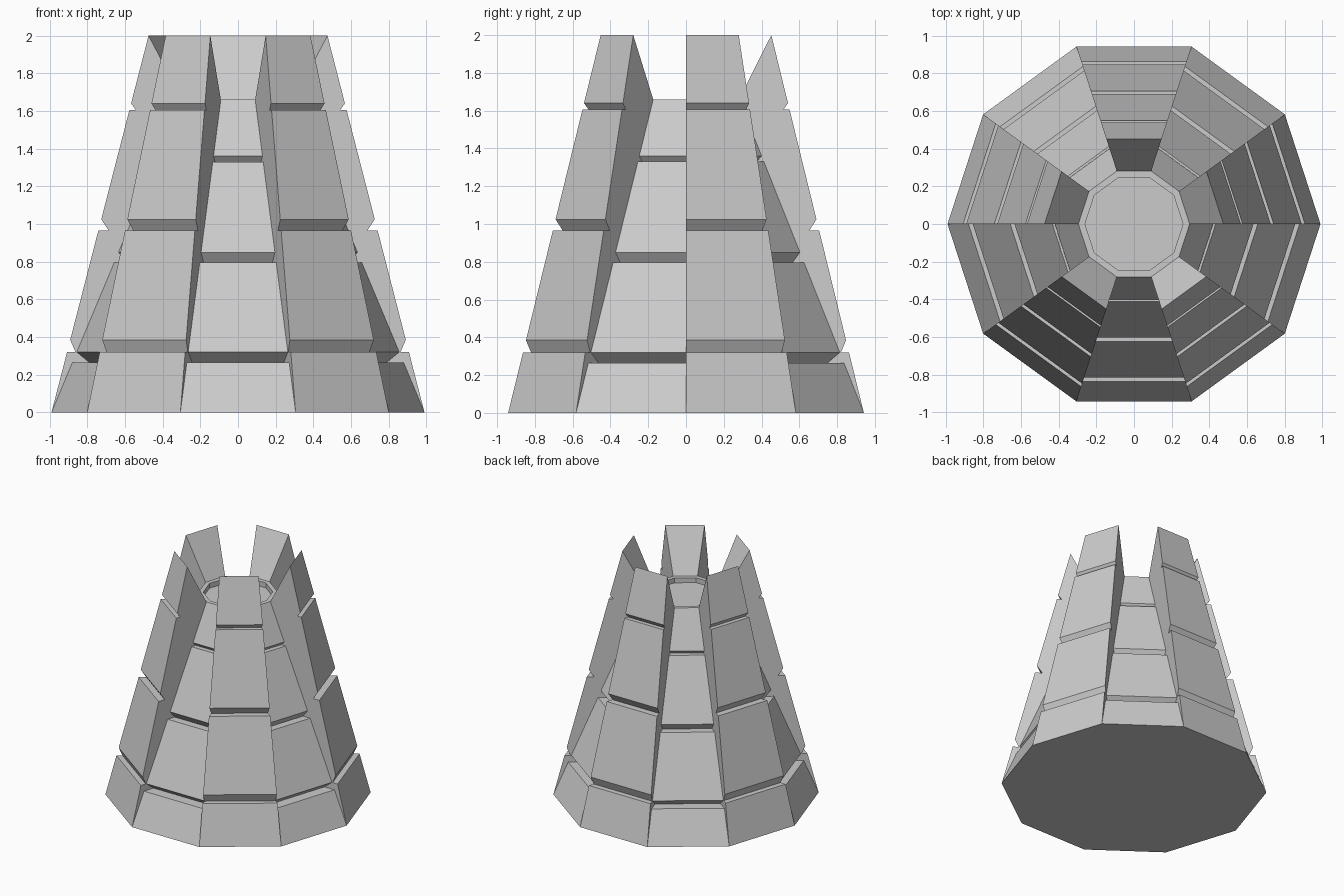
import bpy, bmesh
from math import cos, sin, pi

if "Cube" in bpy.data.objects:
    bpy.data.objects.remove(bpy.data.objects["Cube"])

SIDES = 10
STEP = 2 * pi / SIDES


def tall_r(z):
    return 0.99 - 0.2575 * z


def short_r(z):
    return 0.99 - 0.4185 * z


def stepped(radius, top, grooves):
    """Outer profile (r, z) from the base up, with undercut grooves (z0, z1, depth)."""
    pts = [(radius(0), 0)]
    for z0, z1, depth in grooves:
        pts += [(radius(z0), z0), (radius(z0) - depth, z0), (radius(z1), z1)]
    return pts + [(radius(top), top)]


def finish(bm, name):
    bmesh.ops.recalc_face_normals(bm, faces=bm.faces)
    mesh = bpy.data.meshes.new(name)
    bm.to_mesh(mesh)
    bm.free()
    bpy.context.collection.objects.link(bpy.data.objects.new(name, mesh))


def lathe(name, profile):
    """Ten-sided closed solid; first and last profile rings are capped."""
    bm = bmesh.new()
    rings = [[bm.verts.new((r * cos(i * STEP), r * sin(i * STEP), z))
              for i in range(SIDES)] for r, z in profile]
    for a, b in zip(rings, rings[1:]):
        for i in range(SIDES):
            j = (i + 1) % SIDES
            bm.faces.new((a[i], a[j], b[j], b[i]))
    bm.faces.new(rings[0][::-1])
    bm.faces.new(rings[-1])
    finish(bm, name)


def blade(name, profile, index):
    """One flat sector of the ten-sided form, closed by radial side walls."""
    bm = bmesh.new()
    sides = [[bm.verts.new((r * cos(k * STEP), r * sin(k * STEP), z))
              for r, z in profile] for k in (index, index + 1)]
    a, b = sides
    for i in range(len(profile)):
        j = (i + 1) % len(profile)
        bm.faces.new((a[i], b[i], b[j], a[j]))
    bm.faces.new(a[::-1])
    bm.faces.new(b)
    finish(bm, name)


# Inner stepped core, with a shallow recess in the top
core = stepped(short_r, 1.66, [(0.265, 0.32, 0.09), (0.795, 0.85, 0.065), (1.33, 1.36, 0.04)])
lathe("core", core + [(0.26, 1.66), (0.26, 1.62)])

# Five taller armoured blades on alternate sides, sharpened at the top
outer = stepped(tall_r, 2.0, [(0.32, 0.385, 0.045), (0.965, 1.025, 0.055), (1.605, 1.64, 0.035)])
for n in range(0, SIDES, 2):
    blade(f"blade_{n // 2 + 1}", outer + [(short_r(1.66), 1.66), (0.8, 0.03)], n)
